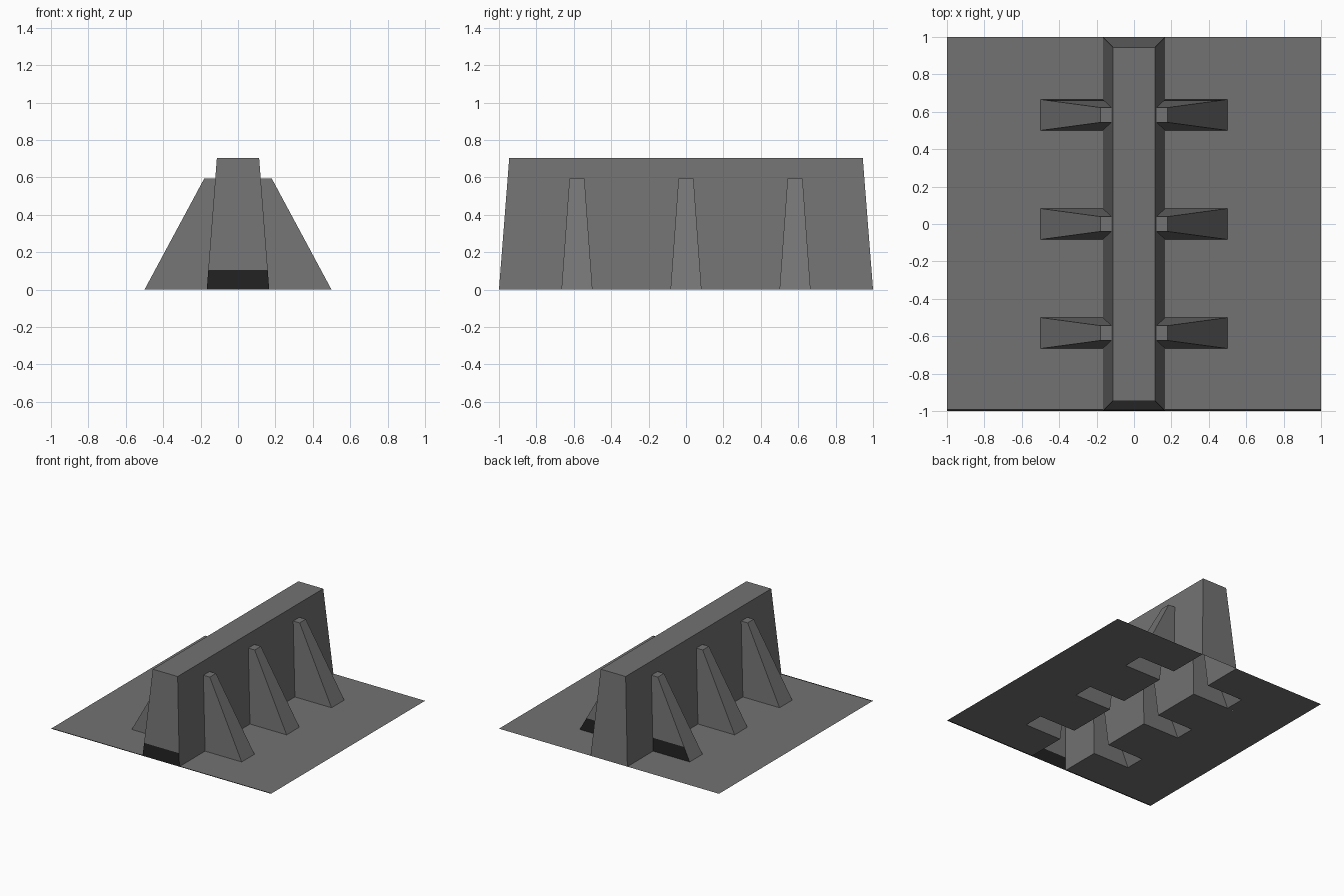
import bpy, bmesh
from mathutils import Vector

if "Cube" in bpy.data.objects:
    bpy.data.objects.remove(bpy.data.objects["Cube"])

H, HB = 0.705, 0.595            # wall height, buttress height
WB, WT, YT = 0.167, 0.113, 0.945  # wall half width at base / top, half length at top
XB, XT = 0.5, 0.18              # buttress reach at base / top
BB, BT = 0.083, 0.04            # buttress half thickness at base / top
CENTRES = (-0.583, 0.0, 0.583)
BAND = 0.105
XI = WB - (WB - WT) * HB / H    # where a buttress top meets the wall


def material(name, v):
    m = bpy.data.materials.new(name)
    m.diffuse_color = (v, v, v, 1)
    m.use_nodes = True
    m.node_tree.nodes["Principled BSDF"].inputs["Base Color"].default_value = m.diffuse_color
    return m


CONCRETE = material("concrete grey", 0.17)
DARK = material("dark grime", 0.015)


def face(bm, pts, outward):
    f = bm.faces.new([bm.verts.new(p) for p in pts])
    f.normal_update()
    if f.normal.dot(Vector(outward)) < 0:
        f.normal_flip()
    return f


def finish(bm, name, cut=None, is_dark=None):
    if cut:
        bmesh.ops.bisect_plane(bm, geom=bm.verts[:] + bm.edges[:] + bm.faces[:],
                               plane_co=cut[0], plane_no=cut[1])
    bmesh.ops.remove_doubles(bm, verts=bm.verts[:], dist=1e-5)
    if is_dark:
        for f in bm.faces:
            f.material_index = int(is_dark(f))
    me = bpy.data.meshes.new(name)
    bm.to_mesh(me)
    bm.free()
    me.materials.append(CONCRETE)
    me.materials.append(DARK)
    bpy.context.collection.objects.link(bpy.data.objects.new(name, me))


# ground sheet, left open under the hollow wall and buttresses
bm = bmesh.new()
breaks = [-1.0] + [c + s * BB for c in CENTRES for s in (-1, 1)] + [1.0]
for i, (a, b) in enumerate(zip(breaks, breaks[1:])):
    inner = XB if i % 2 else WB
    for s in (-1, 1):
        face(bm, [(s * inner, a, 0), (s, a, 0), (s, b, 0), (s * inner, b, 0)], (0, 0, 1))
finish(bm, "ground", ((0, -0.988, 0), (0, 1, 0)),
       lambda f: f.calc_center_median().y < -0.988)

# tapered wall with openings into the buttresses
bm = bmesh.new()
face(bm, [(-WT, -YT, H), (WT, -YT, H), (WT, YT, H), (-WT, YT, H)], (0, 0, 1))
for s in (-1, 1):
    face(bm, [(-WB, s, 0), (WB, s, 0), (WT, s * YT, H), (-WT, s * YT, H)], (0, s, 0))
    side = [(s * WT, YT, H), (s * WT, -YT, H), (s * WB, -1, 0)]
    for c in CENTRES:
        side += [(s * WB, c - BB, 0), (s * XI, c - BT, HB),
                 (s * XI, c + BT, HB), (s * WB, c + BB, 0)]
    side.append((s * WB, 1, 0))
    f = face(bm, side, (s, 0, 0))
    bmesh.ops.triangulate(bm, faces=[f])
finish(bm, "wall", ((0, 0, BAND), (0, 0, 1)),
       lambda f: f.normal.y < -0.9 and f.calc_center_median().z < BAND)

# sloping buttresses on both sides
for i, c in enumerate(CENTRES):
    for s, label in ((-1, "left"), (1, "right")):
        bm = bmesh.new()
        face(bm, [(s * XB, c - BB, 0), (s * XB, c + BB, 0),
                  (s * XT, c + BT, HB), (s * XT, c - BT, HB)], (s, 0, 1))
        face(bm, [(s * XI, c - BT, HB), (s * XT, c - BT, HB),
                  (s * XT, c + BT, HB), (s * XI, c + BT, HB)], (0, 0, 1))
        for t in (-1, 1):
            face(bm, [(s * WB, c + t * BB, 0), (s * XB, c + t * BB, 0),
                      (s * XT, c + t * BT, HB), (s * XI, c + t * BT, HB)], (0, t, 0))
        finish(bm, f"buttress_{label}_{i + 1}", ((0, 0, BAND), (0, 0, 1)),
               lambda f: i == 2 and f.normal.y > 0.9 and f.calc_center_median().z < BAND)
